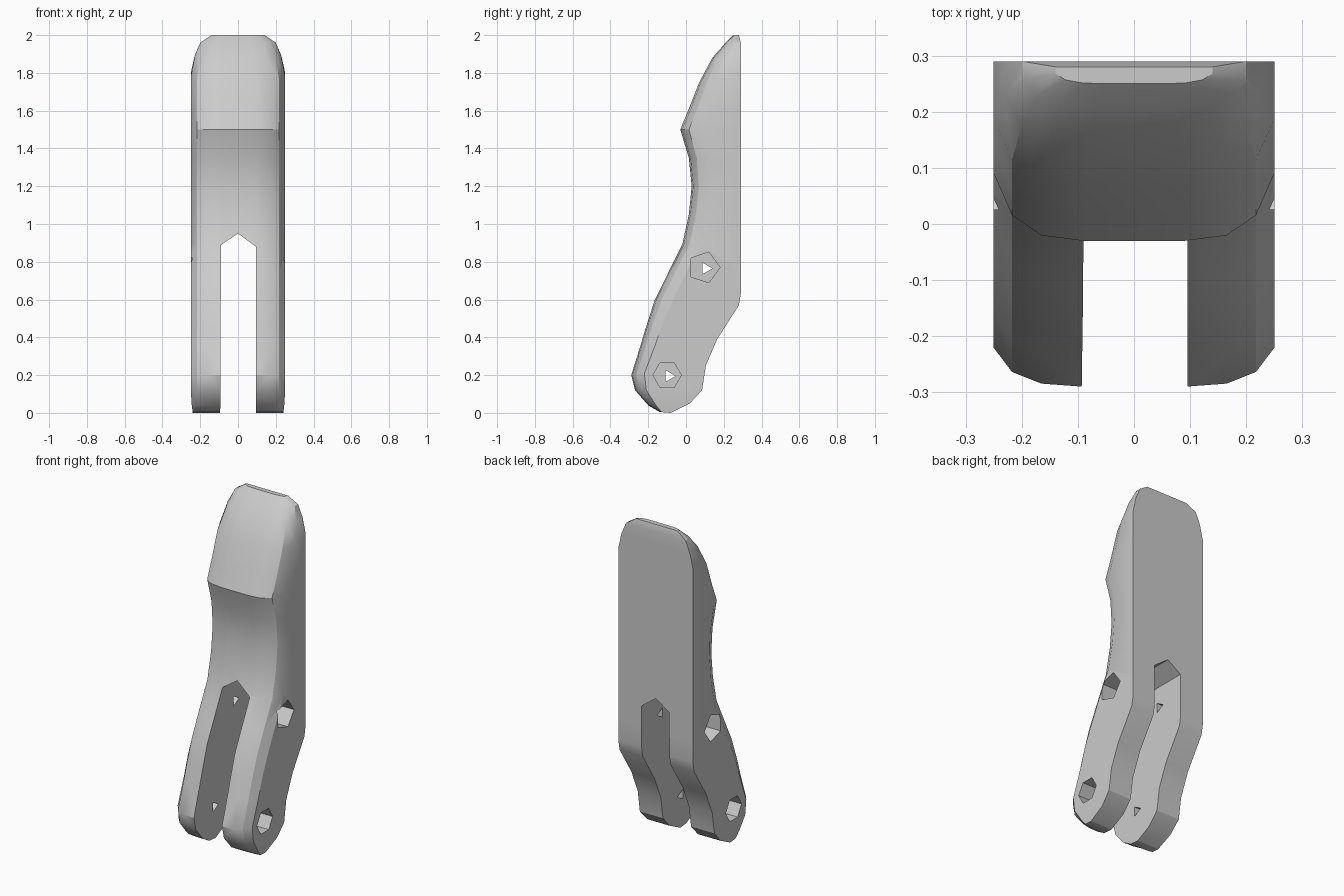
import bpy
import bmesh
from math import pi
from mathutils import Vector

cube = bpy.data.objects.get("Cube")
if cube:
    bpy.data.objects.remove(cube, do_unlink=True)

grey = bpy.data.materials.new("light_grey")
grey.use_nodes = True
grey.diffuse_color = (0.6, 0.6, 0.6, 1)
grey.node_tree.nodes["Principled BSDF"].inputs["Base Color"].default_value = (0.6, 0.6, 0.6, 1)


def mesh_object(name, bm):
    bmesh.ops.recalc_face_normals(bm, faces=bm.faces[:])
    mesh = bpy.data.meshes.new(name)
    bm.to_mesh(mesh)
    bm.free()
    mesh.materials.append(grey)
    obj = bpy.data.objects.new(name, mesh)
    bpy.context.collection.objects.link(obj)
    return obj


def loft(name, rings):
    bm = bmesh.new()
    loops = [[bm.verts.new(p) for p in ring] for ring in rings]
    n = len(loops[0])
    for a, b in zip(loops, loops[1:]):
        for i in range(n):
            j = (i + 1) % n
            bm.faces.new((a[i], a[j], b[j], b[i]))
    bm.faces.new(loops[0])
    bm.faces.new(loops[-1])
    return mesh_object(name, bm)


def section(front_y, front_z, back_y, back_z, half_width, rounding):
    """Flat back, straight sides and a rounded front."""
    front, back = Vector((front_y, front_z)), Vector((back_y, back_z))
    depth = min(rounding / (back - front).length, 0.6)
    half = [(0.36, 0), (0.66, 0.08), (0.87, 0.38), (1, 1)]
    side = [(w * half_width, front.lerp(back, d * depth)) for w, d in half]
    side.append((half_width, back))
    right = [(x, p.x, p.y) for x, p in side]
    left = [(-x, p.x, p.y) for x, p in reversed(side)]
    return right + left


# Lever body: front point, back point, half width, corner rounding
stations = [
    (0.25, 2.0, 0.28, 2.0, 0.14, 0.02),
    (0.21, 1.96, 0.29, 1.96, 0.20, 0.05),
    (0.14, 1.88, 0.29, 1.89, 0.23, 0.10),
    (0.07, 1.75, 0.29, 1.8, 0.25, 0.12),
    (0.015, 1.61, 0.29, 1.61, 0.25, 0.12),
    (-0.03, 1.5, 0.29, 1.5, 0.25, 0.12),
    (0.015, 1.35, 0.29, 1.35, 0.25, 0.11),
    (0.03, 1.2, 0.29, 1.2, 0.25, 0.10),
    (0.015, 1.05, 0.29, 1.05, 0.25, 0.10),
    (-0.02, 0.89, 0.29, 0.9, 0.25, 0.10),
    (-0.1, 0.73, 0.29, 0.76, 0.25, 0.10),
    (-0.165, 0.6, 0.29, 0.63, 0.25, 0.10),
    (-0.21, 0.46, 0.28, 0.57, 0.25, 0.09),
    (-0.24, 0.36, 0.165, 0.39, 0.25, 0.08),
    (-0.29, 0.2, 0.105, 0.25, 0.25, 0.07),
    (-0.27, 0.12, 0.085, 0.12, 0.25, 0.06),
    (-0.2, 0.04, 0.02, 0.05, 0.245, 0.04),
    (-0.14, 0.005, -0.08, 0.0, 0.24, 0.01),
]
lever = loft("lever_body", [section(*s) for s in stations])

# Slot between the two legs, with a peaked top
slot_outline = [(-0.095, -0.2), (0.095, -0.2), (0.095, 0.88),
                (0, 0.95), (-0.09, 0.89)]
slot = loft("slot_cutter", [[(x, y, z) for x, z in slot_outline] for y in (-0.6, 0.6)])
cutters = [slot]


def pin_cutter(sides, radius, length, location):
    bpy.ops.mesh.primitive_cylinder_add(vertices=sides, radius=radius, depth=length,
                                        location=location, rotation=(0, pi / 2, 0))
    cutter = bpy.context.object
    cutter.name = "pin_cutter"
    cutter.data.materials.append(grey)
    cutters.append(cutter)


# Pin holes: wide recess on each outer side, small hole right through
for y, z, sides, radius in [(0.095, 0.77, 5, 0.085), (-0.1, 0.2, 6, 0.075)]:
    for x in (-0.24, 0.24):
        pin_cutter(sides, radius, 0.2, (x, y, z))
    pin_cutter(3, 0.035, 0.8, (0, y + 0.01, z - 0.005))

bpy.ops.object.select_all(action='DESELECT')
lever.select_set(True)
bpy.context.view_layer.objects.active = lever
for cutter in cutters:
    cutter.hide_render = True
    mod = lever.modifiers.new("cut", 'BOOLEAN')
    mod.operation = 'DIFFERENCE'
    mod.solver = 'EXACT'
    mod.object = cutter
    bpy.ops.object.modifier_apply(modifier=mod.name)
for cutter in cutters:
    bpy.data.objects.remove(cutter, do_unlink=True)

bpy.ops.object.shade_smooth_by_angle(angle=pi / 6)
